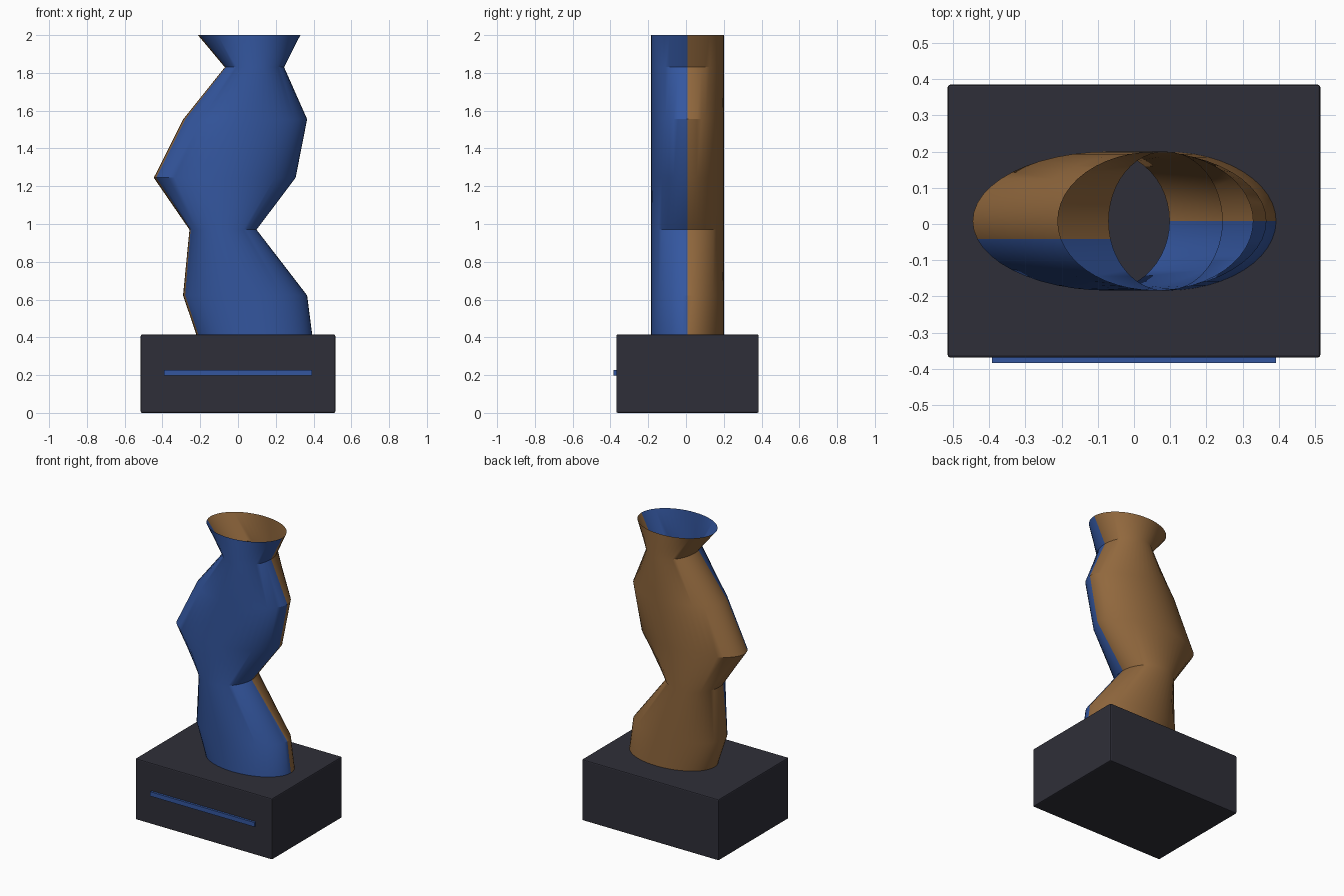
import bpy, bmesh, math

if "Cube" in bpy.data.objects:
    bpy.data.objects.remove(bpy.data.objects["Cube"])

CY = 0.008      # depth centre of the plinth and sculpture
SEGMENTS = 48


def material(name, rgb):
    m = bpy.data.materials.new(name)
    m.diffuse_color = (*rgb, 1)
    m.use_nodes = True
    m.node_tree.nodes["Principled BSDF"].inputs["Base Color"].default_value = m.diffuse_color
    return m


blue = material("blue", (0.034, 0.094, 0.347))
bronze = material("bronze", (0.283, 0.138, 0.047))
charcoal = material("charcoal", (0.028, 0.028, 0.040))


def box(name, low, high, mat, bevel=0):
    bpy.ops.mesh.primitive_cube_add(
        size=1, location=[(a + b) / 2 for a, b in zip(low, high)])
    ob = bpy.context.object
    ob.name = name
    ob.scale = [b - a for a, b in zip(low, high)]
    bpy.ops.object.transform_apply(location=False, rotation=False, scale=True)
    ob.data.materials.append(mat)
    if bevel:
        mod = ob.modifiers.new("edge_softening", "BEVEL")
        mod.width = bevel
        mod.segments = 2
    return ob


# Plinth with a thin raised accent bar on its front
box("plinth", (-0.515, -0.369, 0), (0.515, 0.385, 0.415), charcoal, 0.007)
box("accent_bar", (-0.392, -0.384, 0.197), (0.392, -0.36, 0.227), blue)

# Twisting open tube: height, left edge, right edge of each elliptical ring
RINGS = [
    (0.413, -0.220, 0.393),
    (0.622, -0.291, 0.366),
    (0.970, -0.257, 0.098),
    (1.245, -0.446, 0.305),
    (1.555, -0.290, 0.366),
    (1.830, -0.070, 0.244),
    (2.000, -0.212, 0.330),
]
bm = bmesh.new()
loops = []
for z, left, right in RINGS:
    cx, rx = (left + right) / 2, (right - left) / 2
    loops.append([bm.verts.new((cx + rx * math.cos(a), CY + 0.192 * math.sin(a), z))
                  for a in (math.tau * i / SEGMENTS for i in range(SEGMENTS))])

# Back half is bronze and wraps slightly around the left edge; front is blue
for lower, upper in zip(loops, loops[1:]):
    for i in range(SEGMENTS):
        j = (i + 1) % SEGMENTS
        face = bm.faces.new((lower[i], lower[j], upper[j], upper[i]))
        face.material_index = 1 if i < SEGMENTS // 2 + 2 else 0
mesh = bpy.data.meshes.new("sculpture_tube")
bm.to_mesh(mesh)
bm.free()
mesh.materials.append(blue)
mesh.materials.append(bronze)
tube = bpy.data.objects.new("sculpture_tube", mesh)
bpy.context.collection.objects.link(tube)
bpy.ops.object.select_all(action="DESELECT")
tube.select_set(True)
bpy.context.view_layer.objects.active = tube
bpy.ops.object.shade_smooth_by_angle(angle=math.radians(30))
